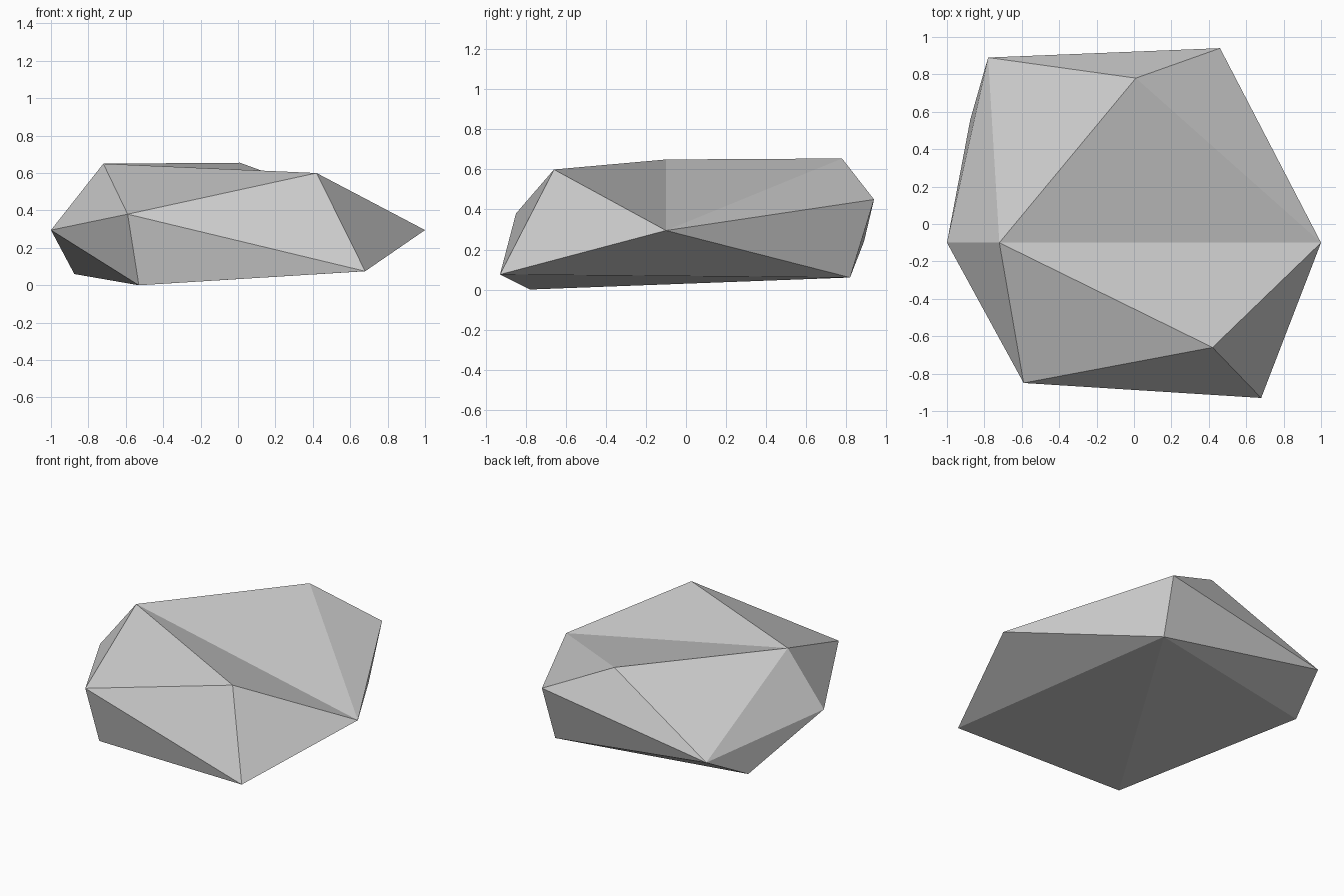
import bpy
import bmesh
from mathutils import Vector

default_cube = bpy.data.objects.get("Cube")
if default_cube:
    bpy.data.objects.remove(default_cube, do_unlink=True)


def make_material(name, value):
    material = bpy.data.materials.new(name)
    material.use_nodes = True
    colour = (value, value, value, 1)
    material.diffuse_color = colour
    shader = material.node_tree.nodes["Principled BSDF"]
    shader.inputs["Base Color"].default_value = colour
    shader.inputs["Roughness"].default_value = 0.9
    return material


# Corners of the boulder: upper ridge, waist, then underside
corners = dict(
    ridge_left=(0.42, -0.66, 0.6),
    ridge_right=(-0.72, -0.1, 0.65),
    ridge_back=(0.01, 0.78, 0.655),
    waist_right=(-1, -0.1, 0.295),
    waist_front=(-0.59, -0.85, 0.38),
    waist_left=(1, -0.1, 0.295),
    waist_back=(0.46, 0.94, 0.45),
    waist_corner=(-0.78, 0.89, 0.24),
    base_left=(0.68, -0.93, 0.075),
    base_front=(-0.53, -0.78, 0),
    base_right=(-0.875, 0.56, 0.06),
    base_back=(0.44, 0.82, 0.06),
)

# Chipped facets, grouped by region
top_facets = [
    "ridge_right ridge_left waist_left",
    "ridge_right waist_left ridge_back",
    "ridge_back waist_left waist_back",
    "ridge_right ridge_back waist_corner",
    "ridge_back waist_back waist_corner",
    "ridge_right waist_corner waist_right",
    "ridge_right waist_right waist_front",
    "ridge_right waist_front ridge_left",
]
side_facets = [
    "ridge_left waist_front base_left",
    "ridge_left base_left waist_left",
    "waist_front base_front base_left",
    "waist_front waist_right base_front",
    "waist_right base_right base_front",
    "waist_right waist_corner base_right",
    "waist_corner base_back base_right",
    "waist_corner waist_back base_back",
    "waist_back waist_left base_back",
    "waist_left base_left base_back",
]
bottom_facets = [
    "base_left base_front base_back",
    "base_front base_right base_back",
]

# Boulder: one closed, flat-shaded solid
bm = bmesh.new()
points = {name: bm.verts.new(Vector(place)) for name, place in corners.items()}
for facet in top_facets + side_facets + bottom_facets:
    bm.faces.new([points[name] for name in facet.split()])
bmesh.ops.recalc_face_normals(bm, faces=bm.faces)

mesh = bpy.data.meshes.new("boulder")
bm.to_mesh(mesh)
bm.free()
mesh.materials.append(make_material("stone grey", 0.6))
boulder = bpy.data.objects.new("boulder", mesh)
bpy.context.collection.objects.link(boulder)
